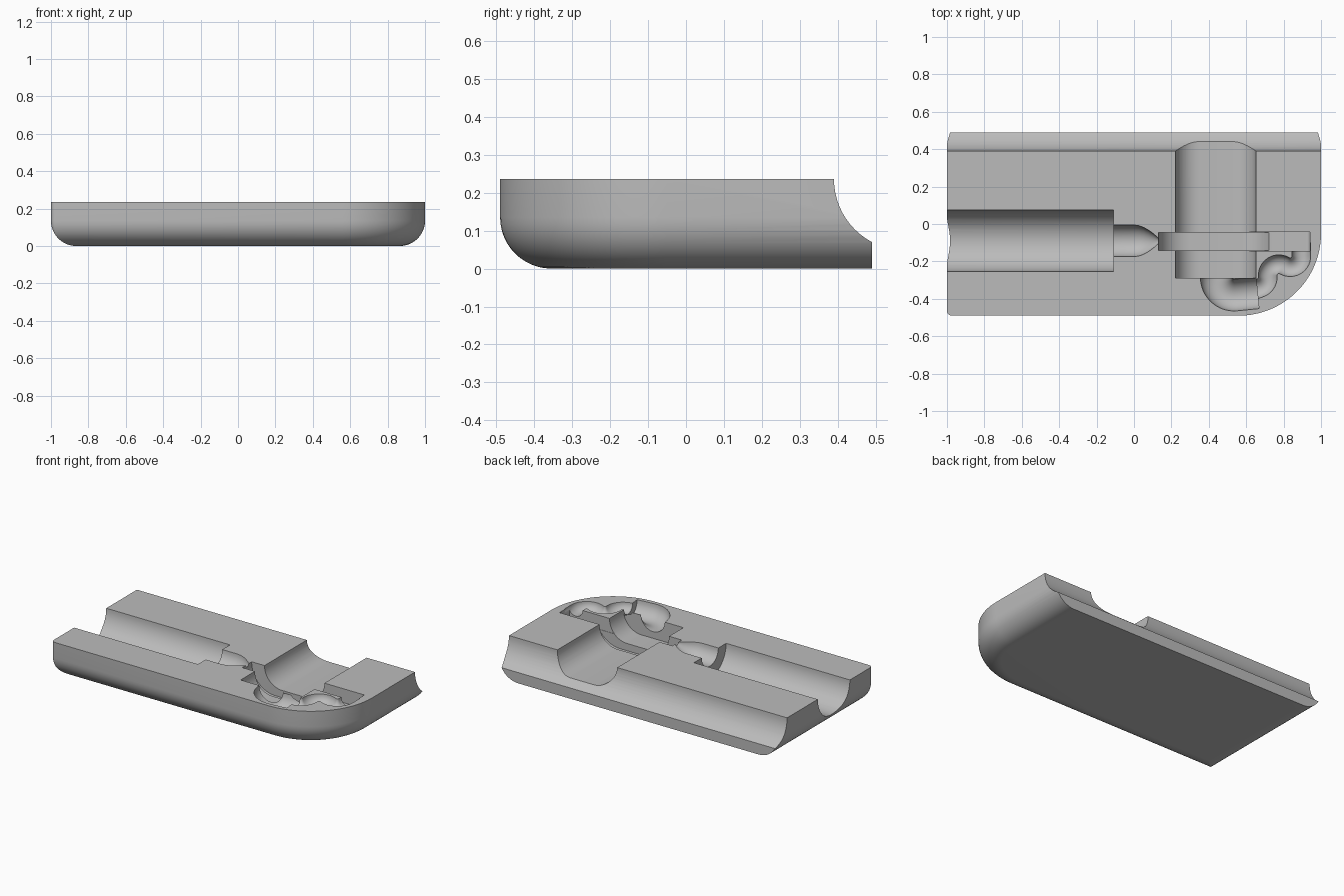
import bpy, bmesh
from math import sin, cos, pi, radians, hypot

if "Cube" in bpy.data.objects:
    bpy.data.objects.remove(bpy.data.objects["Cube"], do_unlink=True)

TOP = 0.236      # parting plane height
HALF = 0.49      # half depth
FILLET = 0.135   # bottom edge rounding
AXIS_Y = -0.09   # centre line of the handle bore and nozzle

grey = bpy.data.materials.new("mid_grey")
grey.use_nodes = True
grey.diffuse_color = (0.5, 0.5, 0.5, 1)
grey.node_tree.nodes["Principled BSDF"].inputs["Base Color"].default_value = (0.5, 0.5, 0.5, 1)


def loft(name, rings):
    """Skin a list of equal-length closed rings and cap both ends."""
    bm = bmesh.new()
    rows = [[bm.verts.new(p) for p in ring] for ring in rings]
    for a, b in zip(rows, rows[1:]):
        for i in range(len(a)):
            j = (i + 1) % len(a)
            bm.faces.new((a[i], a[j], b[j], b[i]))
    bm.faces.new(rows[0])
    bm.faces.new(rows[-1])
    bmesh.ops.recalc_face_normals(bm, faces=bm.faces)
    mesh = bpy.data.meshes.new(name)
    bm.to_mesh(mesh)
    bm.free()
    mesh.materials.append(grey)
    ob = bpy.data.objects.new(name, mesh)
    bpy.context.collection.objects.link(ob)
    return ob


def arc(cx, cy, r, a0, a1, n):
    """Points along an arc, angles in degrees."""
    angles = [radians(a0 + (a1 - a0) * i / n) for i in range(n + 1)]
    return [(cx + r * cos(a), cy + r * sin(a)) for a in angles]


def turned_x(name, profile, y, n=64):
    """Round shape along x from (x, radius) pairs, centred on the parting plane."""
    return loft(name, [[(x, y + r * cos(2 * pi * i / n), TOP + r * sin(2 * pi * i / n))
                        for i in range(n)] for x, r in profile])


def trough(name, x0, x1, depth, r, y0, y1):
    """Round-bottomed channel along y, open at the parting plane."""
    low = TOP - depth
    section = ([(x0, TOP + 0.05)] + arc(x0 + r, low + r, r, 180, 270, 16)
               + arc(x1 - r, low + r, r, 270, 360, 16) + [(x1, TOP + 0.05)])
    return loft(name, [[(x, y, z) for x, z in section] for y in (y0, y1)])


def tube(name, path, r, n=32):
    """Round tube lying in the parting plane along a path."""
    rings = []
    for i, (x, y) in enumerate(path):
        before, after = path[max(i - 1, 0)], path[min(i + 1, len(path) - 1)]
        dx, dy = after[0] - before[0], after[1] - before[1]
        length = hypot(dx, dy)
        ring = []
        for k in range(n):
            a = 2 * pi * k / n
            side = r * cos(a) / length
            ring.append((x - dy * side, y + dx * side, TOP + r * sin(a)))
        rings.append(ring)
    return loft(name, rings)


def volume(mesh):
    bm = bmesh.new()
    bm.from_mesh(mesh)
    result = bm.calc_volume(signed=True)
    bm.free()
    return result


def carve(target, cutter):
    """Subtract the cutter, taking the first solver that gives a sound solid."""
    cutter.hide_render = True
    before = volume(target.data)
    mod = target.modifiers.new(cutter.name, "BOOLEAN")
    mod.operation, mod.object = "DIFFERENCE", cutter
    for solver in ("MANIFOLD", "EXACT", "FLOAT"):
        mod.solver = solver
        graph = bpy.context.evaluated_depsgraph_get()
        mesh = bpy.data.meshes.new_from_object(target.evaluated_get(graph))
        if 0.6 * before < volume(mesh) < before - 1e-6:
            target.data = mesh
            break
    target.modifiers.clear()
    bpy.data.objects.remove(cutter, do_unlink=True)


# Body: one large rounded corner, rounded bottom on three sides, flat back
def outline(d, z):
    c = max(0.025 - d, 0.004)
    pts = [(1 - d, HALF), (-1 + d, HALF)]
    pts += arc(-1 + d + c, -HALF + d + c, c, 180, 270, 4)
    pts += arc(0.56, -0.05, 0.44 - d, 270, 360, 32)
    return [(x, y, z) for x, y in pts]


STEPS = 12
levels = []
for i in range(STEPS + 1):
    t = 0.5 * pi * i / STEPS
    levels.append(outline(FILLET * (1 - sin(t)), FILLET * (1 - cos(t))))
body = loft("mould_half", levels + [outline(0, TOP)])

# Nozzle: straight bore, then a pointed tip
nozzle = [(-0.15, 0.085), (0.0, 0.085)]
nozzle += [(0.13 * s, 0.015 + 0.07 * (1 - s ** 1.8)) for s in (0.2, 0.4, 0.6, 0.8, 1)]
nozzle.append((0.16, 0.015))

# Tubes: a wide elbow running into a thin double bend
elbow = [(0.44, -0.25)] + arc(0.535, -0.285, 0.095, 180, 275, 16) + [(0.66, -0.368)]
bends = ([(0.62, -0.361)] + arc(0.655, -0.285, 0.06, -70, 0, 10)
         + arc(0.775, -0.275, 0.06, 180, 60, 14)
         + arc(0.835, -0.171, 0.06, 240, 360, 14)[1:] + [(0.895, -0.1)])

# Hollows in the parting face
carve(body, turned_x("back_channel", [(-1.2, 0.188), (1.2, 0.188)], 0.578))
carve(body, turned_x("handle_bore", [(-1.2, 0.165), (-0.11, 0.165)], AXIS_Y))
carve(body, turned_x("nozzle_bore", nozzle, AXIS_Y, 32))
carve(body, trough("barrel_hollow", 0.222, 0.652, 0.128, 0.127, -0.29, 0.6))
carve(body, trough("ring_slot", 0.13, 0.745, 0.175, 0.17, -0.143, -0.045))
carve(body, trough("arm_slot", 0.6, 0.94, 0.09, 0.02, -0.145, -0.043))
carve(body, tube("elbow_tube", elbow, 0.085))
carve(body, tube("thin_tube", bends, 0.05))

# Smooth curved faces, sharp edges kept
bpy.ops.object.select_all(action="DESELECT")
body.select_set(True)
bpy.context.view_layer.objects.active = body
bpy.ops.object.shade_smooth_by_angle(angle=0.5)
